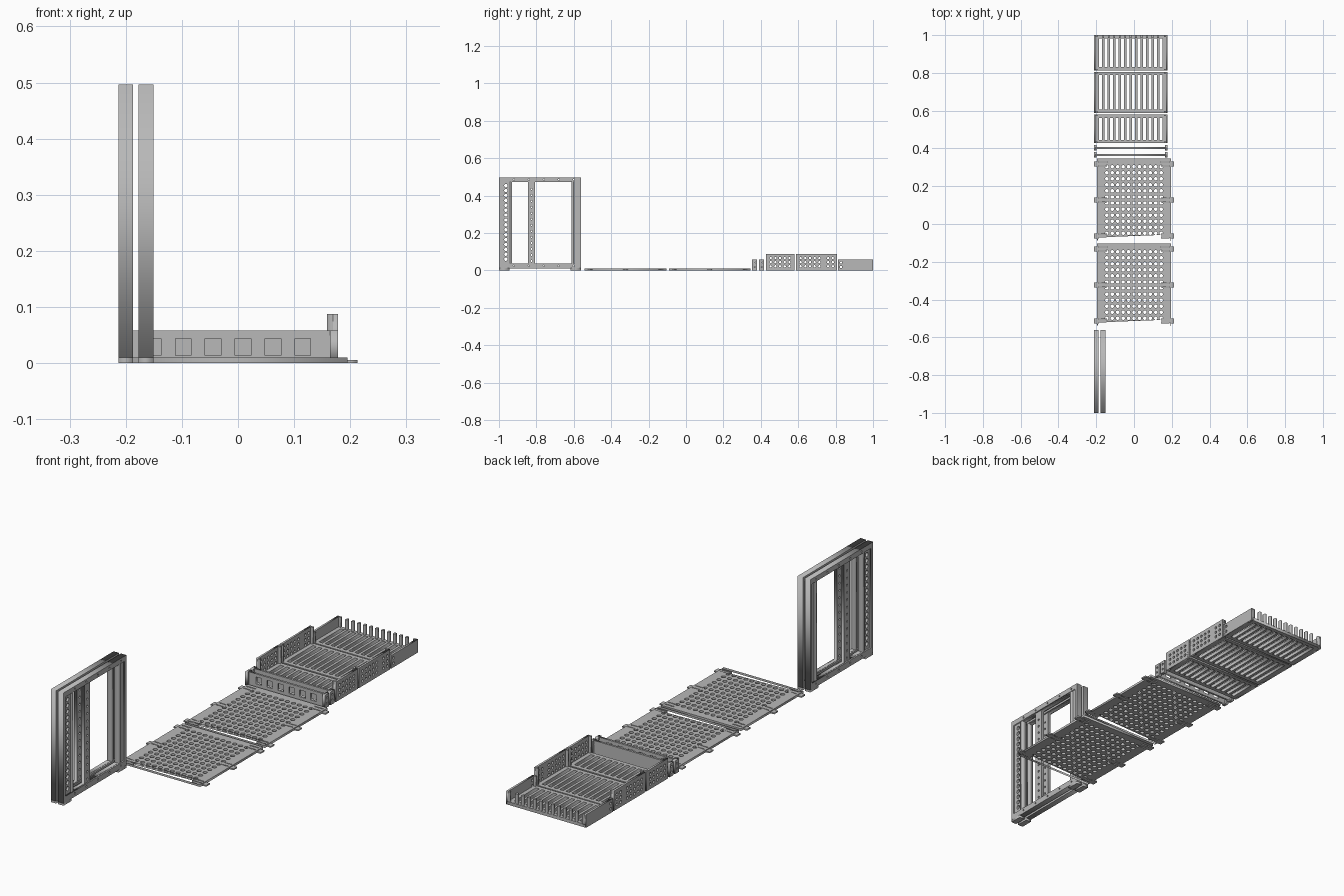
import bpy, math
from mathutils import Matrix, Vector

if "Cube" in bpy.data.objects:
    bpy.data.objects.remove(bpy.data.objects["Cube"])

grey = bpy.data.materials.new("matte_grey")
grey.use_nodes = True
COLOUR = (0.48, 0.48, 0.48, 1)
grey.diffuse_color = COLOUR
grey.node_tree.nodes["Principled BSDF"].inputs["Base Color"].default_value = COLOUR

# Local (u, v, w) axes of a plate for each facing
AXES = {"x": ((0, 0, 1), (1, 0, 0), (0, 1, 0)),
        "y": ((1, 0, 0), (0, 0, 1), (0, 1, 0)),
        "z": ((1, 0, 0), (0, 1, 0), (0, 0, 1))}


def rect(u0, u1, v0, v1):
    return [(u0, v0), (u1, v0), (u1, v1), (u0, v1)]


def disc(u, v, r, n=10):
    return [(u + r * math.cos(math.tau * i / n), v + r * math.sin(math.tau * i / n))
            for i in range(n)]


def plate(name, facing, outline, w0, w1, holes=()):
    """Flat plate with cut-out holes, extruded from w0 to w1 along its facing axis."""
    curve = bpy.data.curves.new(name, "CURVE")
    curve.dimensions = "2D"
    curve.fill_mode = "BOTH"
    curve.extrude = (w1 - w0) / 2
    for loop in [outline, *holes]:
        spline = curve.splines.new("POLY")
        spline.points.add(len(loop) - 1)
        for point, (u, v) in zip(spline.points, loop):
            point.co = (u, v, 0, 1)
        spline.use_cyclic_u = True
    helper = bpy.data.objects.new(name + "_profile", curve)
    bpy.context.collection.objects.link(helper)
    graph = bpy.context.evaluated_depsgraph_get()
    mesh = bpy.data.meshes.new_from_object(helper.evaluated_get(graph))
    bpy.data.objects.remove(helper)
    turn = Matrix(AXES[facing])
    mesh.transform(turn.to_4x4() @ Matrix.Translation(Vector((0, 0, (w0 + w1) / 2))))
    if turn.determinant() < 0:
        mesh.flip_normals()
    mesh.materials.clear()
    mesh.materials.append(grey)
    obj = bpy.data.objects.new(name, mesh)
    bpy.context.collection.objects.link(obj)
    return obj


def box(name, x0, x1, y0, y1, z0, z1):
    return plate(name, "z", rect(x0, x1, y0, y1), z0, z1)


# Two upright door-like frames
F0, F1, TOP = -1.0, -0.562, 0.497
for tag, x0 in (("outer", -0.213), ("inner", -0.177)):
    x1 = x0 + 0.026
    windows = [rect(-0.937, -0.846, 0.037, 0.472), rect(-0.806, -0.597, 0.037, 0.472)]
    big = [disc(-0.963, 0.06 + 0.0262 * i, 0.0095) for i in range(16)]
    small = [disc(-0.826, 0.05 + 0.032 * i, 0.005, 8) for i in range(13)]
    rail = [disc(-0.92 + 0.08 * i, z, 0.004, 8) for i in range(5) for z in (0.024, 0.485)]
    plate(tag + "_frame_web", "x", rect(F0 + 0.002, F1 - 0.002, 0.012, TOP - 0.002),
          x0 + 0.006, x1 - 0.006, windows + big + small + rail)
    plate(tag + "_frame_border", "x", rect(F0, F1, 0.01, TOP), x0, x1,
          [rect(F0 + 0.014, F1 - 0.012, 0.036, 0.474)] + rail)
    for y in (-0.935, -0.605):
        box(tag + "_frame_rib", x0 + 0.002, x1 - 0.002, y - 0.006, y + 0.006, 0.03, 0.48)
    for y in (F0, F1 - 0.055):
        box(tag + "_frame_foot", x0, x1, y, y + 0.055, 0, 0.012)

# Two perforated flat panels with side tongues
HALF_X, HALF_Y = 0.195, 0.2185
for tag, cy in (("rear", 0.127), ("front", -0.323)):
    holes = [disc(-0.144 + 0.0288 * i, cy - 0.176 + 0.032 * j, 0.0095)
             for i in range(11) for j in range(12)]
    for side in (-1, 1):
        for dy in (-0.19, 0, 0.19):
            y = cy + dy
            a, b = sorted((side * 0.143, side * 0.187))
            holes += [rect(a, b, y - 0.013, y - 0.008), rect(a, b, y + 0.008, y + 0.013)]
            a, b = sorted((side * 0.145, side * 0.213))
            box(tag + "_panel_tongue", a, b, y - 0.008, y + 0.008, 0, 0.006)
            a, b = sorted((side * 0.19, side * 0.213))
            box(tag + "_tongue_tip", a, b, y - 0.013, y + 0.013, 0, 0.006)
    plate(tag + "_perforated_panel", "z",
          rect(-HALF_X, HALF_X, cy - HALF_Y, cy + HALF_Y), 0, 0.01, holes)

# Two low cross walls with end flanges, the first one with windows
X0, X1, LOW, HIGH = -0.213, 0.178, 0.058, 0.088
for tag, y0, windowed in (("windowed", 0.353, True), ("solid", 0.39, False)):
    y1 = y0 + 0.027
    windows = [rect(-0.165 + 0.0533 * i, -0.137 + 0.0533 * i, 0.014, 0.044)
               for i in range(6)] if windowed else []
    plate(tag + "_cross_wall", "y", rect(X0 + 0.008, X1 - 0.008, 0, LOW),
          y0 + 0.008, y0 + 0.017, windows)
    bolts = [disc((y0 + y1) / 2, z, 0.005, 8) for z in (0.018, 0.042)]
    for x in (X0, X1 - 0.014):
        plate(tag + "_cross_wall_end", "x", rect(y0, y1, 0, LOW), x, x + 0.014, bolts)

# Three slatted trays with side walls
FLOOR = 0.014
PITCH = (X1 - X0 - 0.042) / 12


def tray(tag, y0, y1, height, wall_holes):
    slots = []
    for i in range(12):
        u = X0 + 0.021 + PITCH * (i + 0.5)
        slots.append(rect(u - 0.0085, u + 0.0085, y0 + 0.018, y1 - 0.018))
    plate(tag + "_tray_floor", "z", rect(X0 + 0.004, X1 - 0.004, y0, y1), 0, FLOOR, slots)
    for x, rib in ((X0, X0), (X1 - 0.009, X1 - 0.019)):
        plate(tag + "_tray_wall", "x", rect(y0, y1, 0, height), x, x + 0.009, wall_holes)
        for y in (y0, y1 - 0.009):
            box(tag + "_tray_wall_rib", rib, rib + 0.019, y, y + 0.009, 0, height)


def wall_grid(y0, count):
    return [disc(y0 + 0.025 * i, z, 0.0065, 8) for i in range(count)
            for z in (0.022, 0.044, 0.066)]


tray("small", 0.428, 0.58, HIGH, wall_grid(0.453, 5))
tray("middle", 0.588, 0.806, HIGH, wall_grid(0.613, 5) + wall_grid(0.76, 2))
tray("end", 0.812, 1.0, LOW, [disc(0.829, z, 0.006, 8) for z in (0.018, 0.042)])

# Upright pegs along the back edge of the end tray
for i in range(1, 12):
    x = X0 + 0.021 + PITCH * i
    box("tray_peg", x - 0.005, x + 0.005, 0.986, 1.0, FLOOR, LOW)
